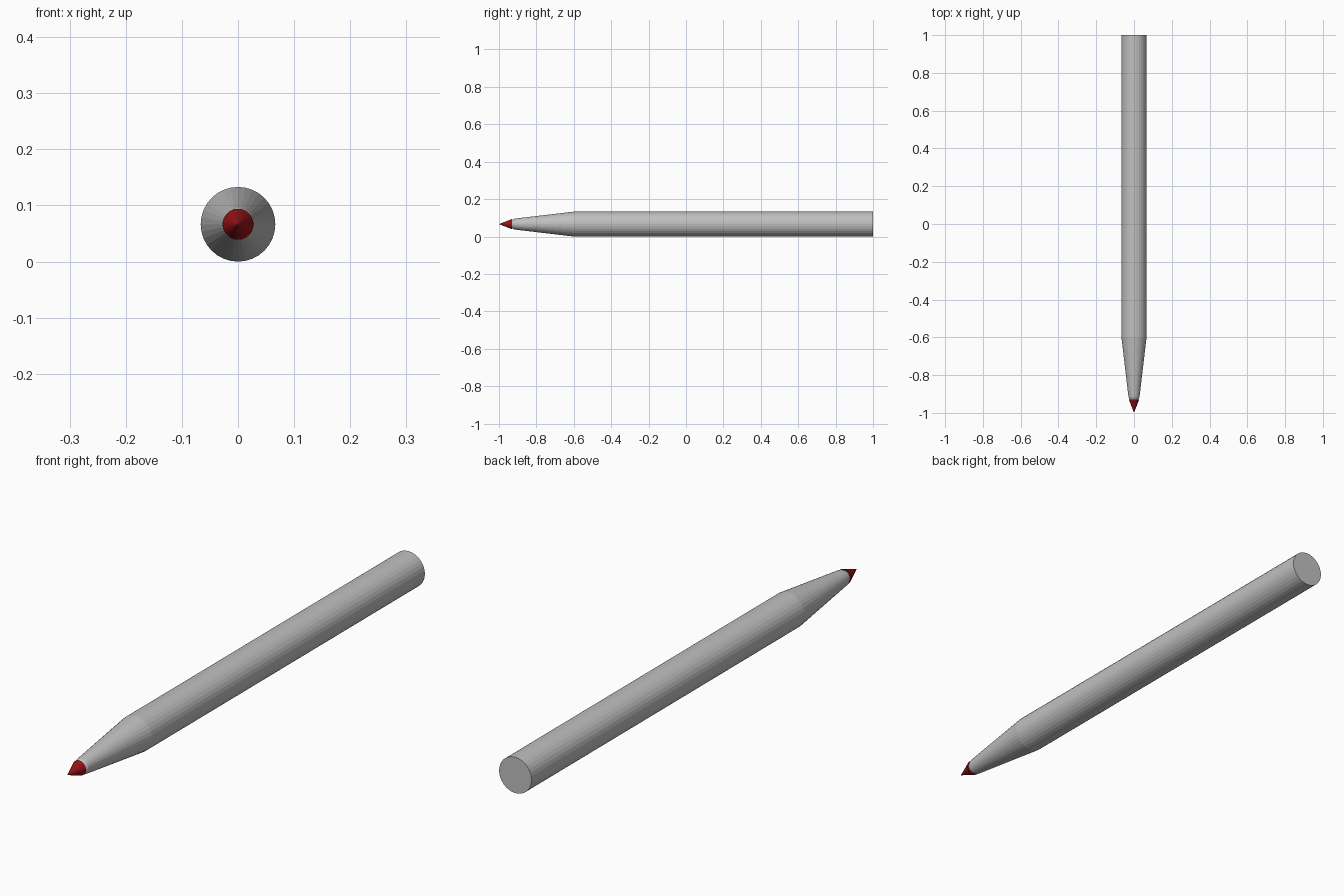
import bpy
import math

cube = bpy.data.objects.get("Cube")
if cube:
    bpy.data.objects.remove(cube, do_unlink=True)

SIDES = 32
RADIUS = 0.0665


def material(name, color):
    mat = bpy.data.materials.new(name)
    mat.use_nodes = True
    mat.diffuse_color = color
    mat.node_tree.nodes["Principled BSDF"].inputs["Base Color"].default_value = color
    return mat


def lathe(name, profile, mat):
    """Revolve (y, radius) points about the long axis and cap both ends."""
    verts, faces, rings = [], [], []
    for y, r in profile:
        count = SIDES if r > 0 else 1
        rings.append(list(range(len(verts), len(verts) + count)))
        for i in range(count):
            a = math.tau * i / SIDES
            verts.append((r * math.sin(a), y, RADIUS + r * math.cos(a)))
    for a, b in zip(rings, rings[1:]):
        for i in range(SIDES):
            j = (i + 1) % SIDES
            if len(a) == 1:
                faces.append((a[0], b[j], b[i]))
            else:
                faces.append((a[i], a[j], b[j], b[i]))
    if len(rings[0]) > 1:
        faces.append(rings[0][::-1])
    faces.append(rings[-1])
    mesh = bpy.data.meshes.new(name)
    mesh.from_pydata(verts, [], faces)
    mesh.validate()
    mesh.materials.append(mat)
    obj = bpy.data.objects.new(name, mesh)
    bpy.context.collection.objects.link(obj)
    # Make every face point outwards
    import bmesh
    bm = bmesh.new()
    bm.from_mesh(mesh)
    bmesh.ops.recalc_face_normals(bm, faces=bm.faces)
    bm.to_mesh(mesh)
    bm.free()
    return obj


grey = material("light grey", (0.53, 0.53, 0.53, 1))
red = material("dark red", (0.3, 0.006, 0.008, 1))

# Barrel with tapered grip and a small rounded collar
lathe("pen_barrel", [(-0.93, 0.022), (-0.918, 0.0285), (-0.905, 0.0305),
                     (-0.6, RADIUS), (1.0, RADIUS)], grey)

# Pointed writing tip
lathe("writing_tip", [(-1.0, 0), (-0.929, 0.0275)], red)
